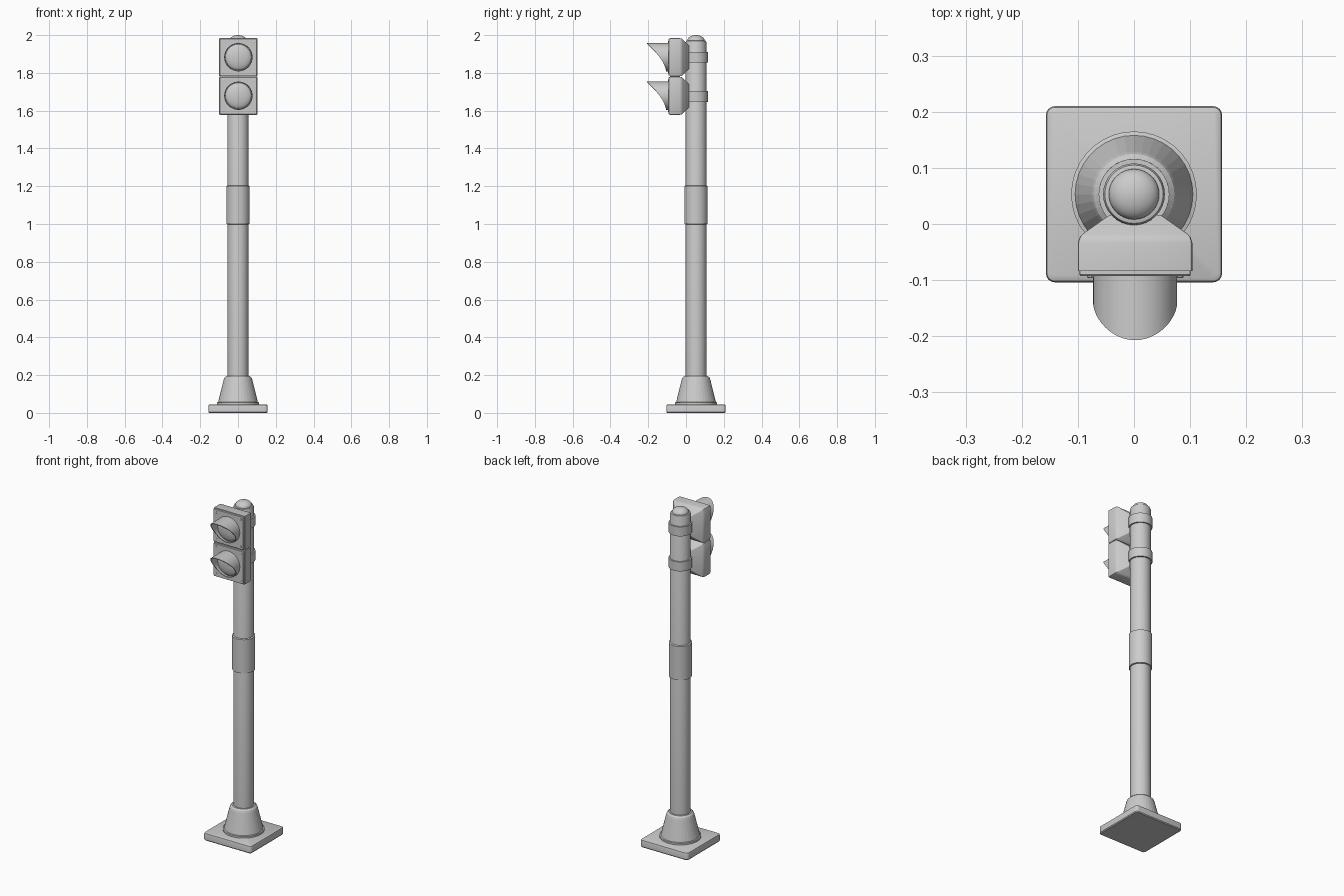
import bpy, bmesh, math
from mathutils import Matrix, Vector

if "Cube" in bpy.data.objects:
    bpy.data.objects.remove(bpy.data.objects["Cube"])

POLE_Y = 0.053
HEAD_X = 0.002


def finish(bm, name, angle=30):
    bmesh.ops.remove_doubles(bm, verts=bm.verts, dist=1e-5)
    bmesh.ops.recalc_face_normals(bm, faces=bm.faces)
    me = bpy.data.meshes.new(name)
    bm.to_mesh(me)
    bm.free()
    ob = bpy.data.objects.new(name, me)
    bpy.context.collection.objects.link(ob)
    if angle:
        bpy.ops.object.select_all(action='DESELECT')
        ob.select_set(True)
        bpy.context.view_layer.objects.active = ob
        bpy.ops.object.shade_smooth_by_angle(angle=math.radians(angle))
    return ob


def bridge(bm, rings, cap=True, loop=False):
    """Skin a list of closed vertex rings."""
    pairs = list(zip(rings, rings[1:])) + ([(rings[-1], rings[0])] if loop else [])
    for a, b in pairs:
        n = len(a)
        for i in range(n):
            bm.faces.new((a[i], a[(i + 1) % n], b[(i + 1) % n], b[i]))
    if cap and not loop:
        bm.faces.new(rings[0])
        bm.faces.new(rings[-1])


def lathe(name, profile, centre, forward=False, seg=32, angle=30, loop=False):
    """Revolve (radius, height) points around z, or around -y if forward."""
    bm = bmesh.new()
    rings = [[bm.verts.new((r * math.cos(2 * math.pi * i / seg),
                            r * math.sin(2 * math.pi * i / seg), h))
              for i in range(seg)] for r, h in profile]
    bridge(bm, rings, loop=loop)
    if forward:
        bm.transform(Matrix.Rotation(math.pi / 2, 4, 'X'))
    bm.transform(Matrix.Translation(Vector(centre)))
    return finish(bm, name, angle)


def rounded_loft(name, sections, place, corner=4):
    """Loft rounded rectangles (half_a, half_b, radius, depth)."""
    bm = bmesh.new()
    rings = []
    for a, b, r, d in sections:
        ring = []
        for q, (sx, sy) in enumerate(((1, 1), (-1, 1), (-1, -1), (1, -1))):
            for k in range(corner + 1):
                t = math.pi / 2 * (q + k / corner)
                ring.append(bm.verts.new(place(sx * (a - r) + r * math.cos(t),
                                               sy * (b - r) + r * math.sin(t), d)))
        rings.append(ring)
    bridge(bm, rings)
    return finish(bm, name)


# Square foot plate with softened edges
rounded_loft("base_plate",
             [(0.153, 0.153, 0.012, 0), (0.157, 0.157, 0.016, 0.005),
              (0.157, 0.157, 0.016, 0.036), (0.155, 0.155, 0.014, 0.042),
              (0.149, 0.149, 0.01, 0.045)],
             lambda a, b, d: (a, b + POLE_Y, d))

# Conical foot, faceted
lathe("base_cone",
      [(0.112, 0.04), (0.112, 0.055), (0.105, 0.057), (0.076, 0.176),
       (0.072, 0.187), (0.063, 0.195), (0.05, 0.196)],
      (0, POLE_Y, 0), seg=36, angle=0)

# Pole, sleeve and cap
lathe("pole", [(0.055, 0.05), (0.055, 1.962), (0.052, 1.97), (0.045, 1.972)],
      (0, POLE_Y, 0))
lathe("pole_sleeve", [(0.054, 0.998), (0.062, 1.0), (0.062, 1.2), (0.054, 1.204)],
      (0, POLE_Y, 0))
dome = [(0.045 * math.cos(t), 1.972 + 0.028 * math.sin(t))
        for t in (math.pi / 2 * k / 9 for k in range(9))]
lathe("pole_cap", dome + [(0.001, 2.0)], (0, POLE_Y, 0))


def visor(name, zc):
    """Tube hood whose front edge sweeps back towards the bottom."""
    bm = bmesh.new()
    n, steps = 48, 6
    rings = []
    for radius, order in ((0.075, range(steps + 1)), (0.071, range(steps, -1, -1))):
        for s in order:
            ring = []
            for i in range(n):
                t = 2 * math.pi * i / n
                drop = (1 - math.cos(t)) / 2
                tip = -0.106 - 0.101 * (1 - drop) ** 1.6
                y = -0.086 + (tip + 0.086) * s / steps
                ring.append(bm.verts.new((HEAD_X + radius * math.sin(t), y,
                                          zc + radius * math.cos(t))))
            rings.append(ring)
    bridge(bm, rings, loop=True)
    return finish(bm, name, 40)


# Two identical lamp units, each with housing, door, lens, hood and clamp
for label, zc, clamp_z in (("upper", 1.883, 1.883), ("lower", 1.679, 1.675)):
    def to_head(a, b, d, zc=zc):
        return (HEAD_X + a, d, zc + b)

    rounded_loft(label + "_housing",
                 [(0.102, 0.101, 0.004, -0.084), (0.102, 0.101, 0.004, -0.034),
                  (0.099, 0.099, 0.004, -0.024), (0.094, 0.095, 0.004, -0.018),
                  (0.046, 0.06, 0.004, 0.016)], to_head, corner=2)
    rounded_loft(label + "_door",
                 [(0.099, 0.098, 0.004, -0.08), (0.099, 0.098, 0.004, -0.09),
                  (0.097, 0.096, 0.004, -0.093)], to_head, corner=2)
    lens = [(0.07 * math.cos(t), 0.09 + 0.022 * math.sin(t))
            for t in (math.pi / 2 * k / 8 for k in range(8))]
    lathe(label + "_lens", [(0.071, 0.085)] + lens + [(0.001, 0.112)],
          (HEAD_X, 0, zc), forward=True)
    visor(label + "_visor", zc)
    # Door screws
    for sx in (-1, 1):
        for sz in (-1, 1):
            lathe(label + "_screw", [(0.006, 0.09), (0.006, 0.095), (0.004, 0.096)],
                  (HEAD_X + sx * 0.08, 0, zc + sz * 0.08), forward=True, seg=10)
    # Clamp band around the pole
    lathe(label + "_clamp", [(0.054, -0.028), (0.063, -0.028),
                             (0.063, 0.028), (0.054, 0.028)],
          (0, POLE_Y, clamp_z), loop=True)
